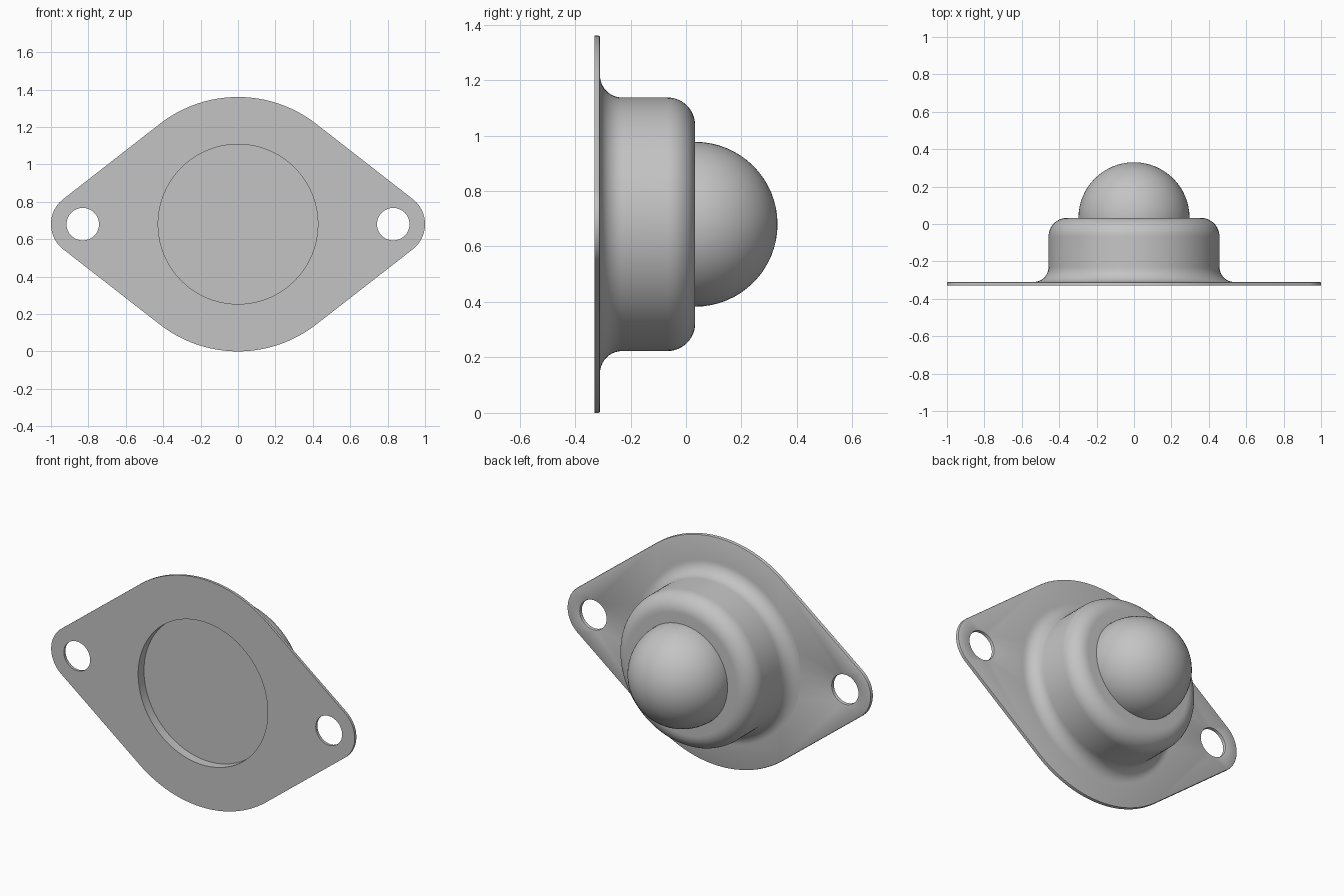
import bpy, bmesh
from math import sin, cos, acos, pi, radians
from mathutils import Matrix

if "Cube" in bpy.data.objects:
    bpy.data.objects.remove(bpy.data.objects["Cube"])

MID_Z = 0.68                      # height of the ball axis
FRONT, BACK = -0.33, -0.31        # flange faces
HOLE_X, EAR_R = 0.83, 0.17
RECESS_R, WALL_R, BALL_R = 0.427, 0.457, 0.297
TOP = 0.033                       # rim face of the housing

grey = bpy.data.materials.new("steel grey")
grey.use_nodes = True
grey.diffuse_color = (0.55, 0.55, 0.55, 1)
grey.node_tree.nodes["Principled BSDF"].inputs["Base Color"].default_value = grey.diffuse_color


def finish(name, bm):
    bmesh.ops.recalc_face_normals(bm, faces=bm.faces)
    mesh = bpy.data.meshes.new(name)
    bm.to_mesh(mesh)
    bm.free()
    mesh.materials.append(grey)
    ob = bpy.data.objects.new(name, mesh)
    bpy.context.collection.objects.link(ob)
    bpy.ops.object.select_all(action="DESELECT")
    ob.select_set(True)
    bpy.context.view_layer.objects.active = ob
    bpy.ops.object.shade_smooth_by_angle(angle=radians(35))
    return ob


def arc(cx, cy, r, a0, a1, n):
    steps = [a0 + (a1 - a0) * i / n for i in range(n + 1)]
    return [(cx + r * cos(a), cy + r * sin(a)) for a in steps]


def circle(cx, r, n):
    return arc(cx, 0, r, 0, 2 * pi, n)[:-1]


# Flange: large arcs joined by tangents to two rounded ears, with three holes
t = acos((MID_Z - EAR_R) / HOLE_X)
outline = (arc(HOLE_X, 0, EAR_R, -t, t, 24)
           + arc(0, 0, MID_Z, t, pi - t, 32)
           + arc(-HOLE_X, 0, EAR_R, pi - t, pi + t, 24)
           + arc(0, 0, MID_Z, pi + t, 2 * pi - t, 32))
bm = bmesh.new()
for loop in (outline, circle(HOLE_X, 0.087, 32), circle(-HOLE_X, 0.087, 32),
             circle(0, RECESS_R, 96)):
    vs = [bm.verts.new((x, FRONT, MID_Z + z)) for x, z in loop]
    for a, b in zip(vs, vs[1:] + vs[:1]):
        bm.edges.new((a, b))
bmesh.ops.triangle_fill(bm, edges=bm.edges[:], use_beauty=True)
ext = bmesh.ops.extrude_face_region(bm, geom=bm.faces[:], use_keep_orig=True)
for v in ext["geom"]:
    if isinstance(v, bmesh.types.BMVert):
        v.co.y = BACK
bmesh.ops.recalc_face_normals(bm, faces=bm.faces)
# Soften the rear outer edge and the rear edges of the screw holes
rear = [e for e in bm.edges if all(v.co.y > BACK - 0.001 for v in e.verts)
        and len(e.link_faces) == 2 and e.calc_face_angle() > 1
        and (e.verts[0].co - e.verts[1].co).length > 0
        and ((e.verts[0].co.x) ** 2 + (e.verts[0].co.z - MID_Z) ** 2) ** 0.5 > 0.5]
bmesh.ops.bevel(bm, geom=rear, offset=0.006, segments=2, profile=0.5, affect="EDGES")
finish("flange", bm)

# Housing: turned cup with a shallow front recess, foot fillet and rounded rim
FILLET, ROUND = 0.08, 0.1
profile = [(0, -0.275), (RECESS_R, -0.275), (RECESS_R, -0.318), (WALL_R + FILLET, -0.318)]
profile += arc(WALL_R + FILLET, BACK + FILLET, FILLET, 1.5 * pi, pi, 10)
profile += arc(WALL_R - ROUND, TOP - ROUND, ROUND, 0, pi / 2, 12)
profile += [(0, TOP)]
bm = bmesh.new()
vs = [bm.verts.new((r, y, MID_Z)) for r, y in profile]
edges = [bm.edges.new(p) for p in zip(vs, vs[1:])]
bmesh.ops.spin(bm, geom=vs + edges, cent=(0, 0, MID_Z), axis=(0, 1, 0),
               angle=2 * pi, steps=96, use_duplicate=False)
bmesh.ops.remove_doubles(bm, verts=bm.verts, dist=0.0001)
finish("housing", bm)

# Ball: sphere seated halfway into the housing
bm = bmesh.new()
bmesh.ops.create_uvsphere(bm, u_segments=64, v_segments=32, radius=BALL_R,
                          matrix=Matrix.Translation((0, TOP, MID_Z)) @ Matrix.Rotation(pi / 2, 4, "X"))
# Only the exposed half is needed
bmesh.ops.bisect_plane(bm, geom=bm.verts[:] + bm.edges[:] + bm.faces[:],
                       plane_co=(0, TOP - 0.02, 0), plane_no=(0, -1, 0), clear_outer=True)
finish("ball", bm)
